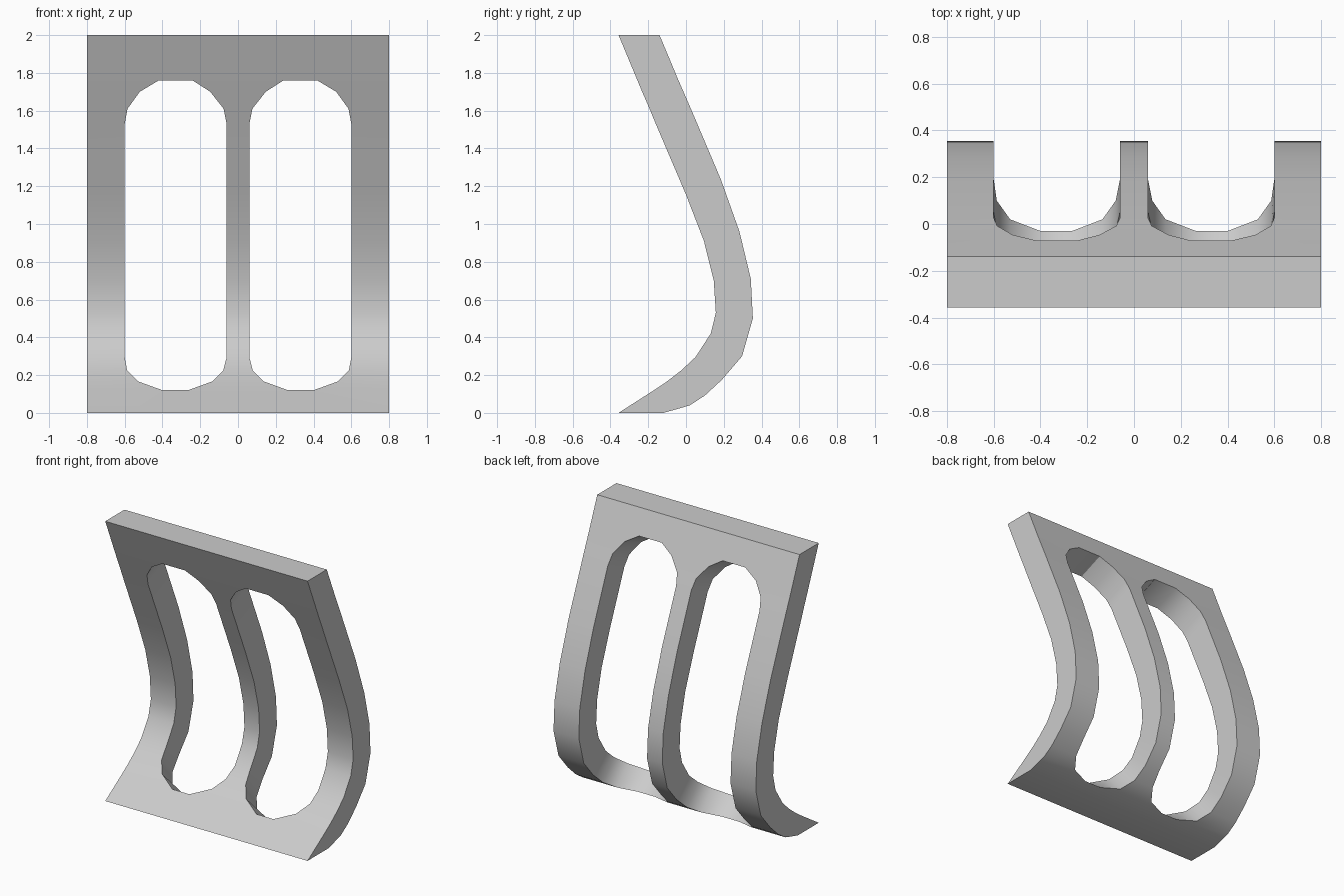
import bpy, bmesh

if "Cube" in bpy.data.objects:
    bpy.data.objects.remove(bpy.data.objects["Cube"])

# Cross-section stations, top to bottom:
# front y, front z, back y, back z, slot inner x, slot outer x
stations = [
    (-.357, 2.0, -.14, 2.0, .24, .42),
    (-.257, 1.76, -.07, 1.833, .24, .42),
    (-.232, 1.70, -.046, 1.775, .147, .52),
    (-.193, 1.61, -.008, 1.688, .076, .585),
    (-.160, 1.53, .026, 1.61, .06, .60),
    (.0, 1.155, .185, 1.235, .06, .60),
    (.095, .91, .283, .96, .06, .60),
    (.147, .70, .343, .71, .06, .60),
    (.158, .53, .354, .50, .06, .60),
    (.131, .42, .297, .30, .06, .60),
    (.050, .295, .190, .175, .06, .60),
    (-.025, .225, .10, .092, .078, .587),
    (-.10, .167, .02, .04, .135, .53),
    (-.17, .12, -.03, .025, .265, .40),
    (-.357, 0.0, -.12, 0.0, .265, .40),
]
HALF_WIDTH = .8

bm = bmesh.new()
front, back = [], []
for fy, fz, by, bz, xi, xo in stations:
    xs = (-HALF_WIDTH, -xo, -xi, xi, xo, HALF_WIDTH)
    front.append([bm.verts.new((x, fy, fz)) for x in xs])
    back.append([bm.verts.new((x, by, bz)) for x in xs])

# Front and back skins, leaving the two slot columns open
last = len(stations) - 2
for i in range(last + 1):
    for j in range(5):
        if j in (1, 3) and 0 < i < last:
            continue
        for grid in (front, back):
            bm.faces.new((grid[i][j], grid[i][j + 1],
                          grid[i + 1][j + 1], grid[i + 1][j]))

# Walls joining the skins along the outer rim and around the slots
partner = {f: b for fr, br in zip(front, back) for f, b in zip(fr, br)}
rim = [e for e in bm.edges if e.is_boundary and e.verts[0] in partner]
for e in rim:
    a, b = e.verts
    bm.faces.new((a, b, partner[b], partner[a]))
bmesh.ops.recalc_face_normals(bm, faces=bm.faces)

mesh = bpy.data.meshes.new("curved_slotted_back")
bm.to_mesh(mesh)
bm.free()
panel = bpy.data.objects.new("curved_slotted_back", mesh)
bpy.context.collection.objects.link(panel)

# Smooth along the bend, sharp at the rims
bpy.context.view_layer.objects.active = panel
panel.select_set(True)
bpy.ops.object.shade_smooth_by_angle(angle=.6)
